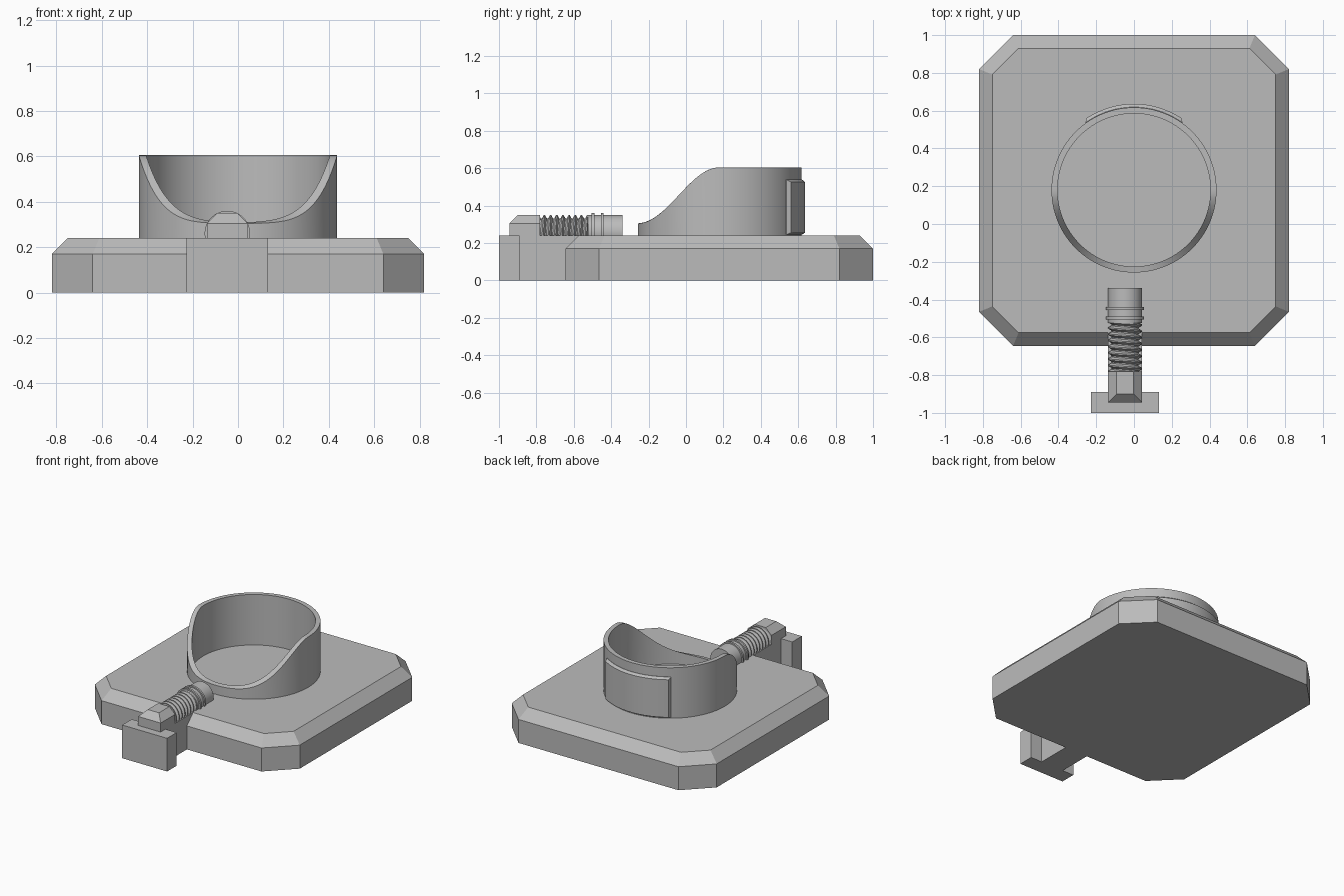
import bpy
import bmesh
from math import sin, cos, pi, radians

cube = bpy.data.objects.get("Cube")
if cube:
    bpy.data.objects.remove(cube, do_unlink=True)

grey = bpy.data.materials.new("plain grey")
grey.use_nodes = True
COLOUR = (0.5, 0.5, 0.5, 1)
grey.diffuse_color = COLOUR
grey.node_tree.nodes["Principled BSDF"].inputs["Base Color"].default_value = COLOUR

TOP = 0.24            # top of the base
RING_Y = 0.18         # centre of the ring
SCREW_X, SCREW_Z = -0.047, 0.26


def finish(name, bm, smooth=False):
    bmesh.ops.recalc_face_normals(bm, faces=bm.faces)
    mesh = bpy.data.meshes.new(name)
    bm.to_mesh(mesh)
    bm.free()
    mesh.materials.append(grey)
    if smooth:
        mesh.shade_smooth()
        mesh.set_sharp_from_angle(angle=radians(30))
    obj = bpy.data.objects.new(name, mesh)
    bpy.context.collection.objects.link(obj)
    return obj


def loft(name, sections, closed=False, smooth=False):
    """Skin equal-length loops; cap the ends, or join last to first."""
    bm = bmesh.new()
    loops = [[bm.verts.new(p) for p in s] for s in sections]
    pairs = list(zip(loops, loops[1:]))
    if closed:
        pairs.append((loops[-1], loops[0]))
    else:
        bm.faces.new(loops[0])
        bm.faces.new(loops[-1])
    n = len(loops[0])
    for a, b in pairs:
        for i in range(n):
            j = (i + 1) % n
            bm.faces.new((a[i], a[j], b[j], b[i]))
    return finish(name, bm, smooth)


def rect(x0, x1, y0, y1, z):
    return [(x0, y0, z), (x1, y0, z), (x1, y1, z), (x0, y1, z)]


def octagon(inset, z):
    """Rectangle with cut corners, shrunk evenly by inset."""
    x, y0, y1 = 0.82 - inset, -0.645 + inset, 1.0 - inset
    c = 0.18 - inset * 0.586
    right = [(x - c, y0), (x, y0 + c), (x, y1 - c), (x - c, y1)]
    left = [(-px, py) for px, py in reversed(right)]
    return [(px, py, z) for px, py in right + left]


# Base with bevelled rim
loft("base", [octagon(0, 0), octagon(0, 0.17), octagon(0.07, TOP)])

# T-shaped arm at the front
half = 0.09
sx0, sx1 = SCREW_X - half, SCREW_X + half
loft("arm_stem", [rect(sx0, sx1, -0.9, -0.56, z) for z in (0, TOP)])
loft("arm_crossbar", [rect(-0.227, 0.133, -1.0, -0.89, z) for z in (0, TOP)])

# Ring with a scooped front
def rim_height(y):
    t = min(max((y + 0.26) / 0.44, 0), 1)
    return 0.305 + 0.15 * (1 - cos(pi * t))


R_OUT, R_IN, SEG = 0.437, 0.405, 128
sections = []
for i in range(SEG):
    a = 2 * pi * i / SEG
    loop = []
    for r, at_top in ((R_OUT, 0), (R_OUT, 1), (R_IN, 1), (R_IN, 0)):
        y = RING_Y + r * sin(a)
        loop.append((r * cos(a), y, rim_height(y) if at_top else TOP - 0.01))
    sections.append(loop)
loft("ring", sections, closed=True, smooth=True)


# Curved plate with bevelled edges on the back of the ring
def plate_section(angle, r, z0, z1):
    return [(rad * sin(angle), RING_Y + rad * cos(angle), z)
            for rad, z in ((0.43, 0.245), (0.43, 0.54), (R_OUT + 0.002, 0.54),
                           (r, z1), (r, z0), (R_OUT + 0.002, 0.245))]


wide, narrow, steps = radians(35.8), radians(33.5), 24
plate = [plate_section(-wide, R_OUT + 0.002, 0.245, 0.54)]
for i in range(steps + 1):
    plate.append(plate_section(narrow * (2 * i / steps - 1), 0.456, 0.255, 0.527))
plate.append(plate_section(wide, R_OUT + 0.002, 0.245, 0.54))
loft("back_plate", plate, smooth=True)


# Screw, lying along y
def circle(r, y, n=48):
    return [(SCREW_X + r * cos(2 * pi * i / n), y, SCREW_Z + r * sin(2 * pi * i / n))
            for i in range(n)]


def rod(name, r, y0, y1):
    loft(name, [circle(r, y0), circle(r, y1)], smooth=True)


rod("screw_tip", half, -0.525, -0.34)
for i, y in enumerate((-0.505, -0.455)):
    rod(f"screw_collar_{i + 1}", 0.1, y, y + 0.015)
rod("screw_core", 0.07, -0.8, -0.5)

# Helical thread: a four-point tooth swept round the core
Y0, Y1, PITCH, N = -0.785, -0.52, 0.033, 32
TOOTH = ((0, 0.071), (0.2, 0.071), (0.5, half), (0.7, half))
bm = bmesh.new()
rows = []
for k in range(N * 10):
    a = 2 * pi * k / N
    row = []
    for f, r in TOOTH:
        y = min(max(Y0 + PITCH * (k / N - 1 + f), Y0), Y1)
        row.append(bm.verts.new((SCREW_X + r * cos(a), y, SCREW_Z + r * sin(a))))
    rows.append(row)
for k in range(len(rows) - 1):
    a, b = rows[k], rows[k + 1]
    for j in range(3):
        bm.faces.new((a[j], a[j + 1], b[j + 1], b[j]))
    if k + N + 1 < len(rows):
        bm.faces.new((a[3], rows[k + N][0], rows[k + N + 1][0], b[3]))
finish("screw_thread", bm, smooth=True)

# Screw head: block chamfered on the sides and front
cut = 0.045
loft("screw_head", [
    rect(sx0, sx1, -0.945, -0.78, TOP),
    rect(sx0, sx1, -0.945, -0.78, 0.305),
    rect(sx0 + cut, sx1 - cut, -0.945 + cut, -0.78, 0.35),
])
